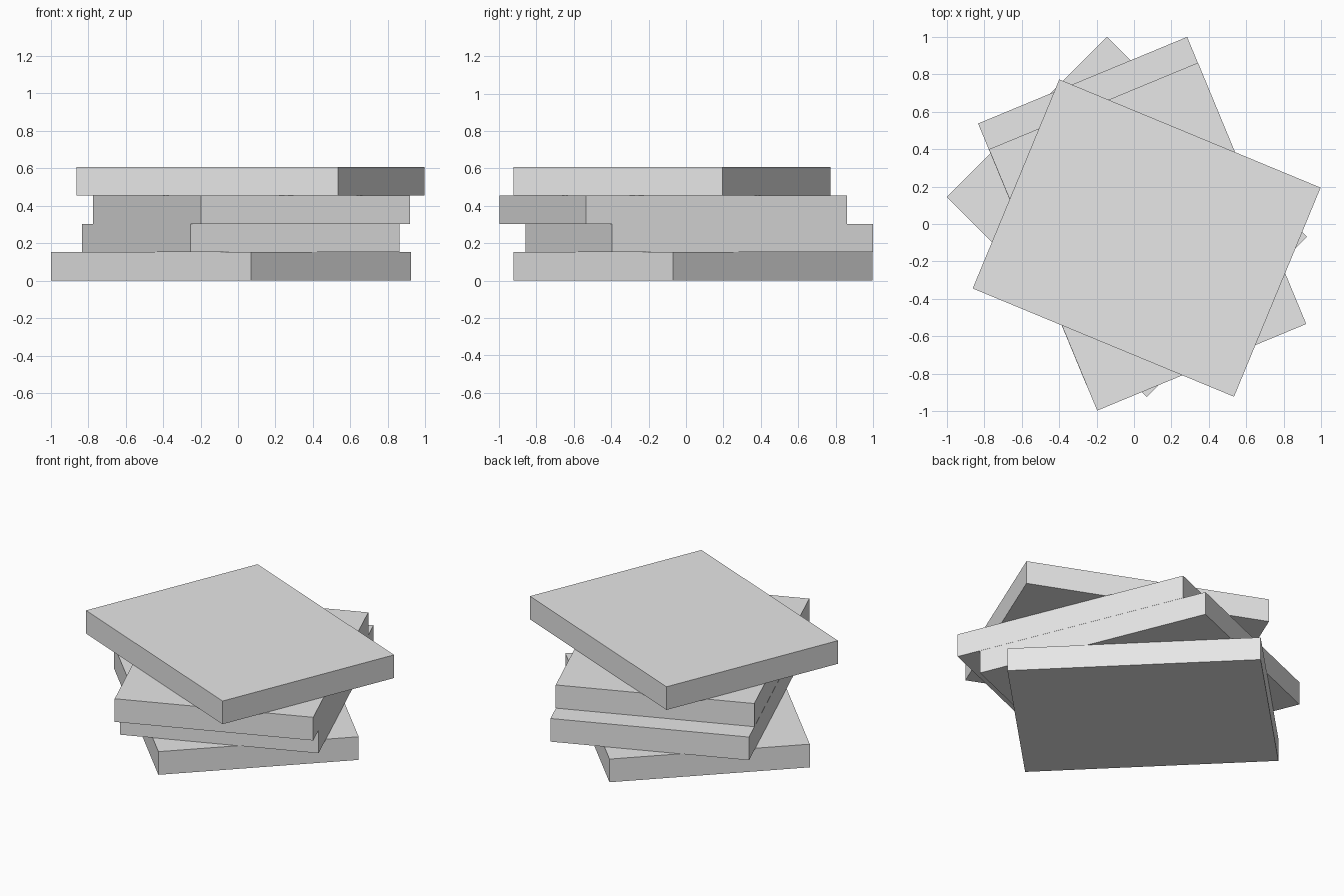
import bpy
import math

if "Cube" in bpy.data.objects:
    bpy.data.objects.remove(bpy.data.objects["Cube"])

LENGTH, WIDTH, THICK = 1.51, 1.208, 0.1518

grey = bpy.data.materials.new("light grey")
grey.diffuse_color = (0.8, 0.8, 0.8, 1)
grey.use_nodes = True
grey.node_tree.nodes["Principled BSDF"].inputs["Base Color"].default_value = grey.diffuse_color


def slab(name, level, x, y, degrees):
    """One flat rectangular slab, turned about z and stacked at its level."""
    bpy.ops.mesh.primitive_cube_add(
        size=1,
        location=(x, y, (level + 0.5) * THICK),
        rotation=(0, 0, math.radians(degrees)),
    )
    ob = bpy.context.object
    ob.name = name
    ob.scale = (LENGTH, WIDTH, THICK)
    ob.data.materials.append(grey)


# Twisted stack, bottom to top
slab("bottom_slab", 0, -0.0375, 0.0375, -45)
slab("lower_middle_slab", 1, 0.0145, 0.07, -67.5)
slab("upper_middle_slab", 2, 0.0725, -0.0675, -67.5)
slab("top_slab", 3, 0.0675, -0.075, -22.5)
